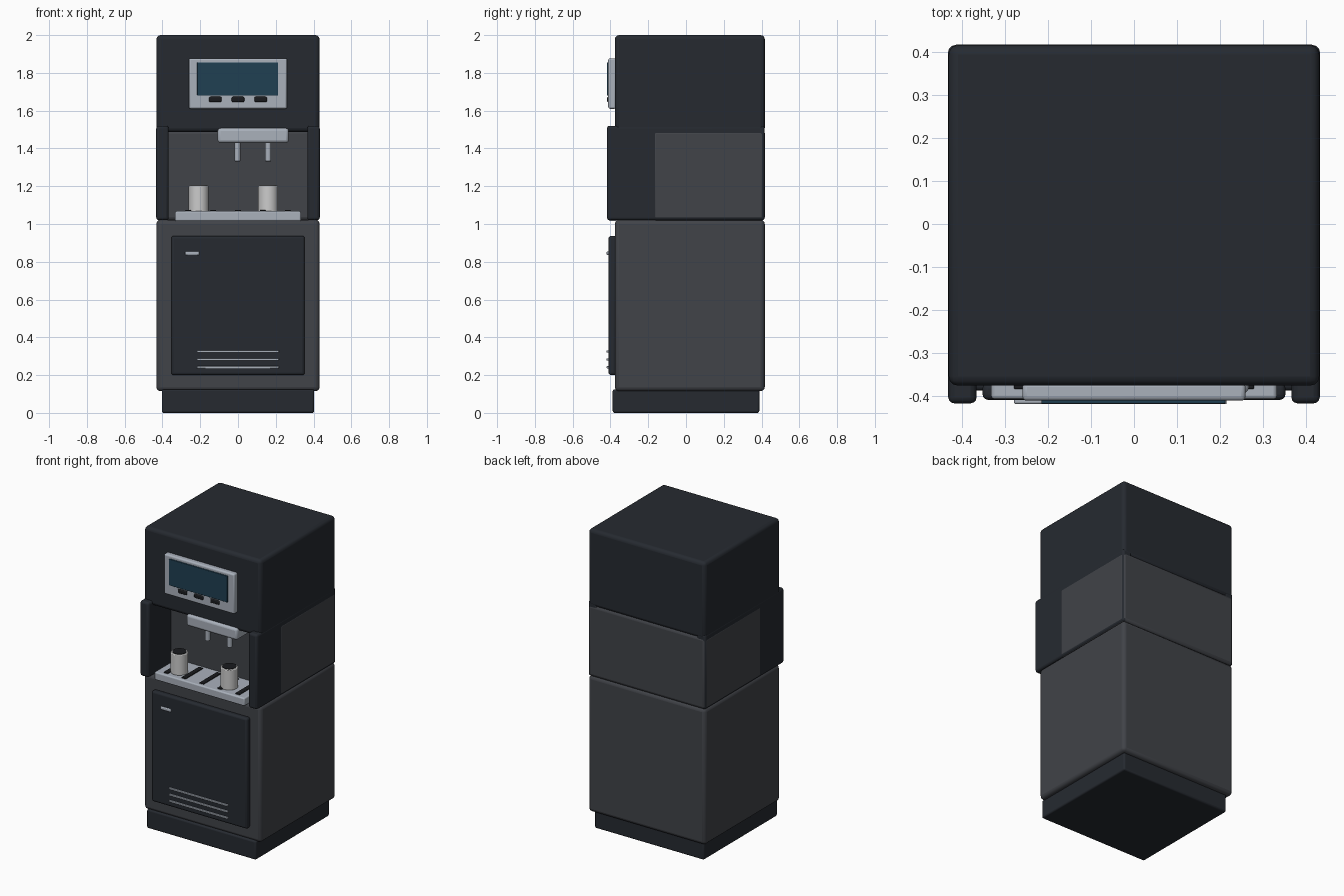
import bpy, bmesh

if "Cube" in bpy.data.objects:
    bpy.data.objects.remove(bpy.data.objects["Cube"])


def material(name, r, g, b):
    m = bpy.data.materials.new(name)
    m.diffuse_color = (r, g, b, 1)
    m.use_nodes = True
    m.node_tree.nodes["Principled BSDF"].inputs["Base Color"].default_value = m.diffuse_color
    return m


DARK = material("dark_shell", 0.019, 0.023, 0.030)
GREY = material("charcoal", 0.052, 0.056, 0.065)
SILVER = material("silver", 0.40, 0.44, 0.50)
BLUE = material("screen_blue", 0.014, 0.050, 0.085)
BLACK = material("black", 0.010, 0.011, 0.013)
WHITE = material("cup_white", 0.75, 0.75, 0.74)


def finish(name, bm, mat, bevel, segments):
    me = bpy.data.meshes.new(name)
    bm.to_mesh(me)
    bm.free()
    ob = bpy.data.objects.new(name, me)
    bpy.context.collection.objects.link(ob)
    me.materials.append(mat)
    if bevel:
        mod = ob.modifiers.new("bevel", 'BEVEL')
        mod.width = bevel
        mod.segments = segments
        mod.limit_method = 'ANGLE'
    bpy.ops.object.select_all(action='DESELECT')
    bpy.context.view_layer.objects.active = ob
    ob.select_set(True)
    bpy.ops.object.shade_smooth_by_angle(angle=0.6)
    return ob


def box(name, x, y, z, mat, bevel=0.0, segments=3):
    """Box from (min, max) ranges on each axis."""
    bm = bmesh.new()
    bmesh.ops.create_cube(bm, size=1)
    for v in bm.verts:
        v.co = [(r[0] + r[1]) / 2 + c * (r[1] - r[0]) for r, c in zip((x, y, z), v.co)]
    return finish(name, bm, mat, bevel, segments)


def cylinder(name, x, y, z, radius, mat, bevel=0.0):
    bm = bmesh.new()
    bmesh.ops.create_cone(bm, cap_ends=True, segments=32, radius1=radius,
                          radius2=radius, depth=z[1] - z[0])
    bmesh.ops.translate(bm, verts=bm.verts, vec=(x, y, (z[0] + z[1]) / 2))
    return finish(name, bm, mat, bevel, 2)


# Stacked housing
box("plinth", (-0.403, 0.403), (-0.388, 0.388), (0, 0.125), DARK, 0.01)
box("lower_cabinet", (-0.432, 0.432), (-0.377, 0.417), (0.115, 1.022), GREY, 0.022)
box("upper_housing", (-0.432, 0.432), (-0.377, 0.417), (1.487, 2.0), DARK, 0.022)
box("middle_block", (-0.434, 0.434), (-0.18, 0.418), (1.018, 1.497), GREY, 0.02)

# Side cheeks framing the dispensing niche
for side, s in (("left", -1), ("right", 1)):
    box(side + "_cheek", tuple(sorted((s * 0.367, s * 0.433))),
        (-0.418, 0.416), (1.02, 1.52), DARK, 0.014)

# Cabinet door with handle and vent strips
box("door", (-0.353, 0.353), (-0.41, -0.37), (0.2, 0.937), DARK, 0.013)
box("door_handle", (-0.28, -0.205), (-0.42, -0.4), (0.835, 0.855), SILVER, 0.005)
for i in range(3):
    z = 0.241 + i * 0.042
    box(f"vent_{i + 1}", (-0.218, 0.216), (-0.42, -0.4), (z - 0.006, z + 0.006), SILVER, 0.003)

# Control panel
box("control_panel", (-0.26, 0.26), (-0.412, -0.37), (1.61, 1.877), SILVER, 0.01)
box("display", (-0.216, 0.213), (-0.419, -0.4), (1.68, 1.856), BLUE, 0.003)
for i in (-1, 0, 1):
    box(f"button_{i + 2}", (i * 0.12 - 0.034, i * 0.12 + 0.034), (-0.419, -0.4),
        (1.645, 1.674), BLACK, 0.008)

# Dispensing head and nozzles
box("dispensing_head", (-0.108, 0.268), (-0.395, -0.17), (1.43, 1.507), SILVER, 0.015)
for i, x in enumerate((-0.003, 0.16)):
    cylinder(f"nozzle_{i + 1}", x, -0.315, (1.332, 1.44), 0.016, SILVER, 0.003)

# Drip tray with slots
box("drip_tray", (-0.333, 0.333), (-0.408, -0.17), (1.015, 1.068), SILVER, 0.008)
for i in range(-2, 3):
    box(f"tray_slot_{i + 3}", (i * 0.132 - 0.016, i * 0.132 + 0.016), (-0.385, -0.2),
        (1.05, 1.074), BLACK, 0.004)

# Cups filled with drink
for i, x in enumerate((-0.208, 0.16)):
    cylinder(f"cup_{i + 1}", x, -0.32, (1.065, 1.203), 0.053, WHITE, 0.005)
    cylinder(f"drink_{i + 1}", x, -0.32, (1.19, 1.206), 0.043, BLACK)
